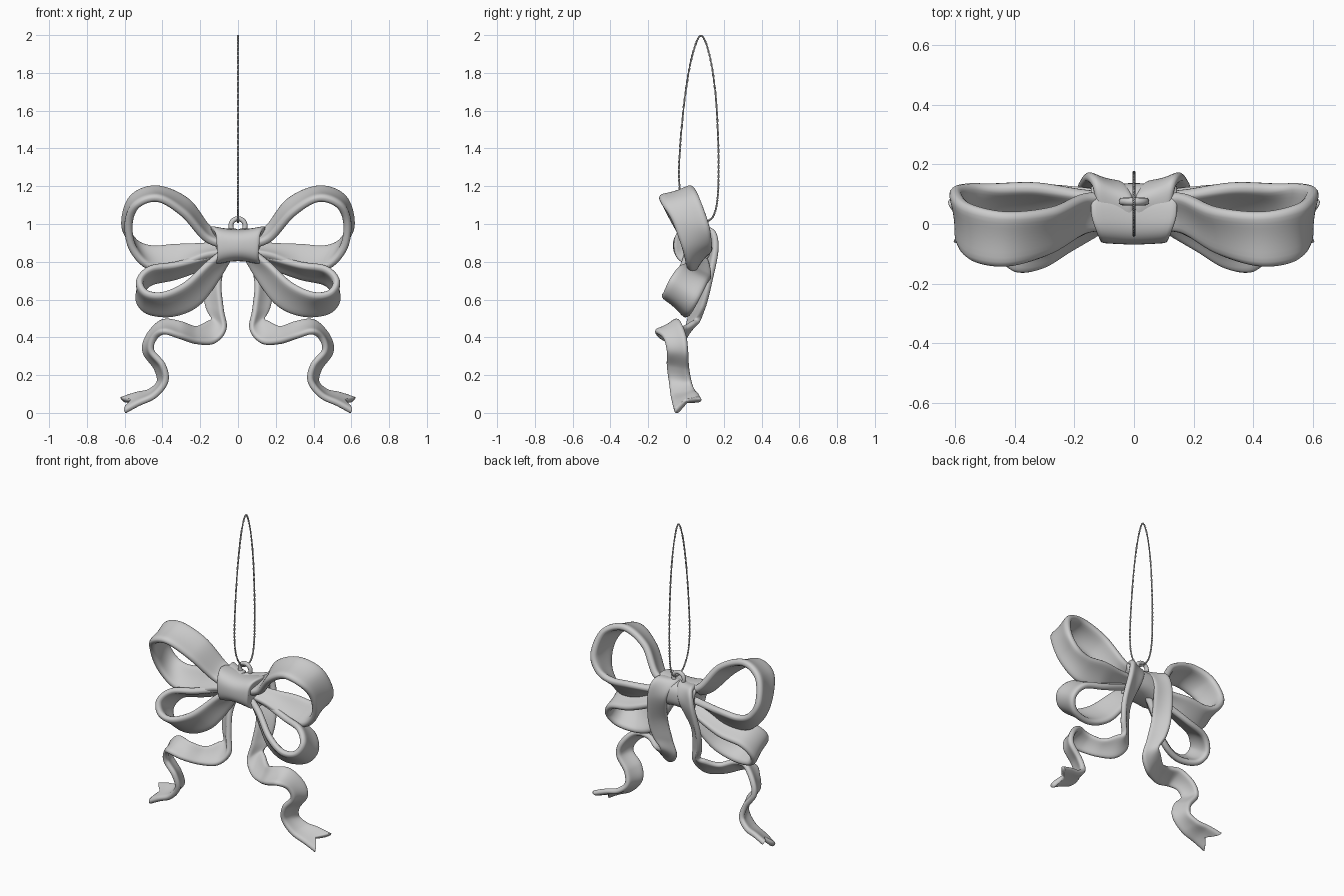
import bpy, bmesh
from math import sin, cos, pi
from mathutils import Vector


def catmull(pts, t, closed=False):
    n = len(pts)
    i = min(int(t), n - 1 if closed else n - 2)
    f = t - i
    g = (lambda k: pts[k % n]) if closed else (lambda k: pts[max(0, min(n - 1, k))])
    a, b, c, d = g(i - 1), g(i), g(i + 1), g(i + 2)
    return 0.5 * (2 * b + (c - a) * f + (2 * a - 5 * b + 4 * c - d) * f * f
                  + (3 * b - a - 3 * c + d) * f ** 3)


def finish(name, bm, mirror=False):
    bmesh.ops.recalc_face_normals(bm, faces=bm.faces)
    me = bpy.data.meshes.new(name)
    bm.to_mesh(me)
    bm.free()
    ob = bpy.data.objects.new(name, me)
    bpy.context.collection.objects.link(ob)
    for p in me.polygons:
        p.use_smooth = True
    if mirror:
        m = ob.modifiers.new("mirror", 'MIRROR')
        m.use_clip = False
        m.merge_threshold = 0.0001
    return ob


# Ribbon swept between two edge paths, with thick rims and optional V-cut end
def ribbon(name, rows, thick=0.02, notch=0.0, steps=110, n=14):
    A = [Vector(r[:3]) for r in rows]
    B = [Vector(r[3:]) for r in rows]
    last = len(rows) - 1
    us = [-cos(pi * i / n) for i in range(n + 1)]
    bm = bmesh.new()
    rings = []
    for k in range(steps + 1):
        s = k / steps
        top, bot = [], []
        for u in us:
            t = last * s * (1 - notch * (1 - abs(u)) * s ** 10)
            a, b = catmull(A, t), catmull(B, t)
            t0, t1 = max(0, t - 0.05), min(last, t + 0.05)
            tan = (catmull(A, t1) + catmull(B, t1)) - (catmull(A, t0) + catmull(B, t0))
            nrm = tan.cross(b - a).normalized()
            h = thick * max(0.25, (1 - abs(u) ** 6) ** 0.5 * (0.7 + 0.5 * u * u))
            c = (a + b) / 2 + (b - a) / 2 * u
            top.append(bm.verts.new(c + nrm * h))
            bot.append(bm.verts.new(c - nrm * h))
        rings.append(top + bot[::-1])
    m = 2 * (n + 1)
    for r, q in zip(rings, rings[1:]):
        for i in range(m):
            j = (i + 1) % m
            bm.faces.new((r[i], r[j], q[j], q[i]))
    for r in (rings[0], rings[-1]):
        for i in range(n):
            bm.faces.new((r[i], r[i + 1], r[m - 2 - i], r[m - 1 - i]))
    return finish(name, bm, True)


# Upper loops: front edge, back edge
ribbon("upper_loops", [
    (0.06, -0.02, 0.88, 0.06, 0.10, 0.94),
    (0.17, -0.03, 0.92, 0.16, 0.10, 0.985),
    (0.29, -0.10, 1.05, 0.27, 0.055, 1.125),
    (0.42, -0.14, 1.13, 0.43, 0.04, 1.19),
    (0.53, -0.125, 1.10, 0.56, 0.07, 1.14),
    (0.575, -0.07, 1.01, 0.60, 0.12, 1.00),
    (0.56, -0.02, 0.87, 0.55, 0.135, 0.91),
    (0.47, 0.01, 0.765, 0.46, 0.13, 0.88),
    (0.33, 0.03, 0.76, 0.33, 0.13, 0.89),
    (0.18, 0.02, 0.82, 0.18, 0.11, 0.89),
    (0.06, 0.02, 0.84, 0.06, 0.10, 0.90)], thick=0.024)

# Lower loops
ribbon("lower_loops", [
    (0.05, 0.00, 0.88, 0.05, 0.08, 0.81),
    (0.16, -0.02, 0.80, 0.11, 0.07, 0.70),
    (0.28, -0.08, 0.69, 0.21, 0.03, 0.57),
    (0.40, -0.12, 0.635, 0.34, 0.01, 0.515),
    (0.49, -0.115, 0.645, 0.475, 0.03, 0.53),
    (0.52, -0.085, 0.71, 0.525, 0.07, 0.60),
    (0.46, -0.04, 0.77, 0.47, 0.11, 0.68),
    (0.33, 0.00, 0.79, 0.33, 0.13, 0.715),
    (0.18, 0.03, 0.83, 0.18, 0.12, 0.77),
    (0.05, 0.03, 0.86, 0.05, 0.10, 0.83)], thick=0.022)

# Tails: inner/front edge, outer/back edge; draped over the knot, curling to the tips
ribbon("tails", [
    (0.00, 0.01, 0.945, 0.12, 0.02, 0.95),
    (0.005, 0.08, 0.955, 0.14, 0.135, 0.965),
    (0.045, 0.125, 0.87, 0.165, 0.16, 0.87),
    (0.09, 0.06, 0.70, 0.185, 0.13, 0.69),
    (0.08, 0.025, 0.55, 0.17, 0.10, 0.57),
    (0.065, 0.00, 0.44, 0.14, 0.07, 0.50),
    (0.125, -0.035, 0.37, 0.17, 0.04, 0.48),
    (0.22, -0.09, 0.37, 0.23, -0.01, 0.455),
    (0.31, -0.145, 0.40, 0.31, -0.05, 0.48),
    (0.39, -0.16, 0.425, 0.40, -0.03, 0.485),
    (0.44, -0.12, 0.395, 0.475, 0.00, 0.41),
    (0.455, -0.10, 0.33, 0.495, 0.01, 0.325),
    (0.395, -0.10, 0.255, 0.435, 0.015, 0.235),
    (0.38, -0.09, 0.17, 0.42, 0.03, 0.16),
    (0.44, -0.08, 0.09, 0.47, 0.05, 0.115),
    (0.53, -0.07, 0.045, 0.54, 0.065, 0.10),
    (0.60, -0.06, 0.005, 0.62, 0.08, 0.075)],
    thick=0.019, notch=0.045, steps=160)

# Waisted knot: profile of (x, height, depth) lofted along x
bm = bmesh.new()
rings = []
for x, rz, ry in [(-.125, .06, .06), (-.148, .090, .085), (-.143, .104, .098), (-.11, .097, .100),
                  (-.055, .087, .102), (0, .083, .104), (.055, .087, .102), (.11, .097, .100),
                  (.143, .104, .098), (.148, .090, .085), (.125, .06, .06)]:
    ring = []
    for i in range(32):
        a = 2 * pi * i / 32
        cy, cz = cos(a), sin(a)
        ex = lambda v: (abs(v) ** 0.8) * (1 if v > 0 else -1)
        xx = x * (1 - 0.22 * max(0, -cy) - 0.12 * max(0, -cz))
        ring.append(bm.verts.new((xx, 0.034 + ry * ex(cy), 0.887 + rz * ex(cz))))
    rings.append(ring)
for r, q in zip(rings, rings[1:]):
    for i in range(32):
        bm.faces.new((r[i], r[(i + 1) % 32], q[(i + 1) % 32], q[i]))
bm.faces.new(rings[0])
bm.faces.new(rings[-1])
ob = finish("knot", bm)
ob.modifiers.new("soft", 'SUBSURF').levels = 1

# Hanging ring
bpy.ops.mesh.primitive_torus_add(major_radius=0.038, minor_radius=0.013, major_segments=32,
                                 minor_segments=12, location=(0, 0.075, 0.99), rotation=(pi / 2, 0, 0))
bpy.context.object.name = "hanging_ring"
bpy.ops.object.shade_smooth()

# Twisted string loop: two strands wound round a closed path
path = [Vector((0, y, z)) for y, z in [
    (0.08, 1.997), (0.035, 1.90), (-0.002, 1.70), (-0.028, 1.45), (-0.037, 1.25), (-0.02, 1.12),
    (0.03, 1.035), (0.085, 1.01), (0.14, 1.035), (0.165, 1.12), (0.172, 1.25), (0.170, 1.45),
    (0.155, 1.70), (0.123, 1.90)]]
N = 720
X = Vector((1, 0, 0))
for strand in range(2):
    cu = bpy.data.curves.new(f"string_strand_{strand + 1}", 'CURVE')
    cu.dimensions = '3D'
    cu.bevel_depth = 0.003
    cu.bevel_resolution = 1
    sp = cu.splines.new('POLY')
    sp.points.add(N - 1)
    sp.use_cyclic_u = True
    for k in range(N):
        t = len(path) * k / N
        p = catmull(path, t, True)
        tan = (catmull(path, (t + 0.01) % len(path), True) - p).normalized()
        a = 2 * pi * 50 * k / N + pi * strand
        p = p + 0.0027 * (cos(a) * X + sin(a) * tan.cross(X))
        sp.points[k].co = (*p, 1)
    bpy.context.collection.objects.link(bpy.data.objects.new(cu.name, cu))
